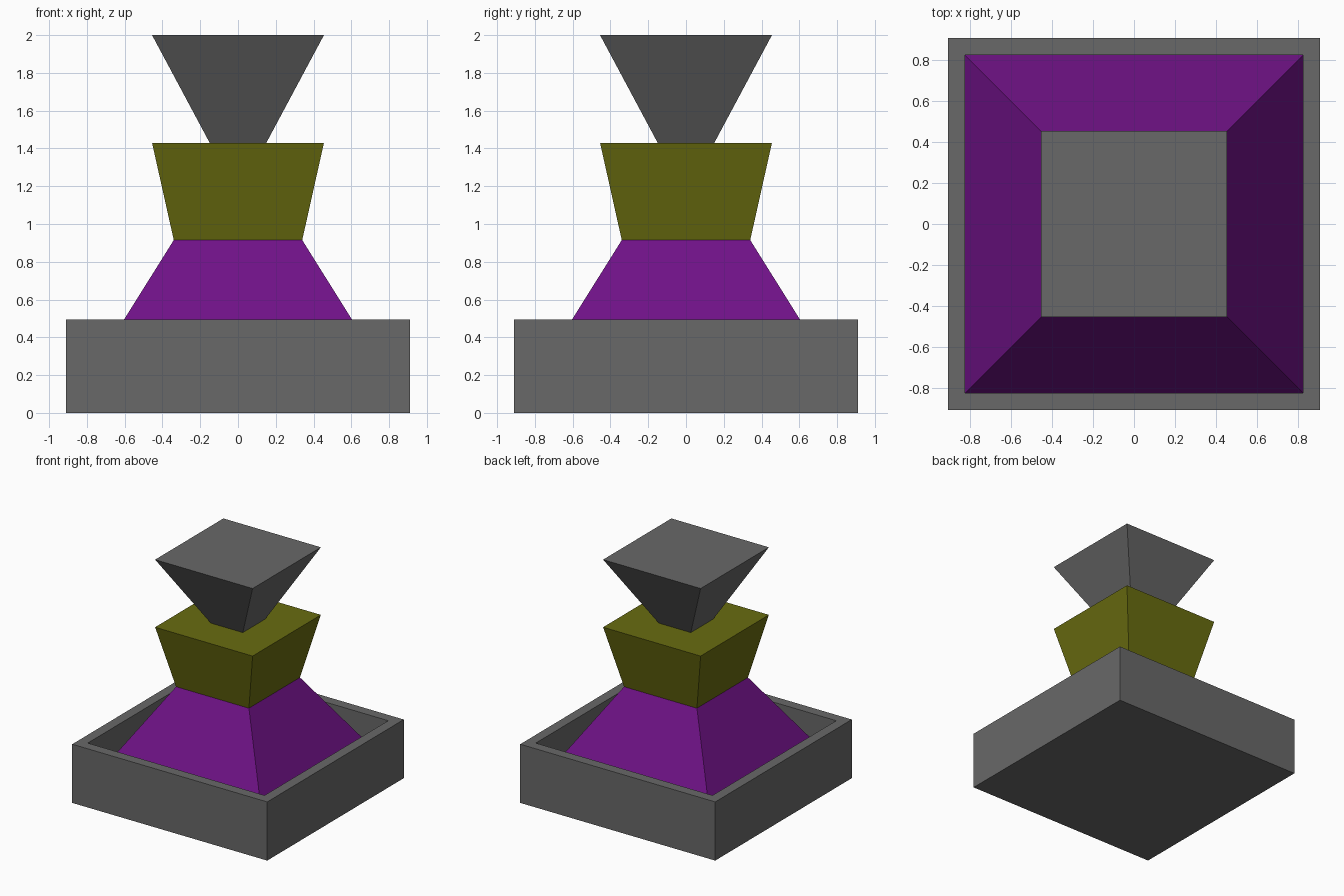
import bpy
import bmesh

if "Cube" in bpy.data.objects:
    bpy.data.objects.remove(bpy.data.objects["Cube"])


def paint(name, colour):
    mat = bpy.data.materials.new(name)
    mat.diffuse_color = (*colour, 1.0)
    mat.use_nodes = True
    mat.node_tree.nodes["Principled BSDF"].inputs["Base Color"].default_value = mat.diffuse_color
    return mat


def square_loft(name, profile, mat):
    """Square rings (half width, height) joined in order, capped at both ends."""
    bm = bmesh.new()
    rings = [[bm.verts.new((sx * h, sy * h, z))
              for sx, sy in ((-1, -1), (1, -1), (1, 1), (-1, 1))]
             for h, z in profile]
    for low, high in zip(rings, rings[1:]):
        for i in range(4):
            j = (i + 1) % 4
            bm.faces.new((low[i], low[j], high[j], high[i]))
    bm.faces.new(rings[0][::-1])
    bm.faces.new(rings[-1])
    bmesh.ops.recalc_face_normals(bm, faces=bm.faces)
    mesh = bpy.data.meshes.new(name)
    bm.to_mesh(mesh)
    bm.free()
    mesh.materials.append(mat)
    obj = bpy.data.objects.new(name, mesh)
    bpy.context.collection.objects.link(obj)
    return obj


grey = paint("grey", (0.14, 0.14, 0.14))
purple = paint("purple", (0.16, 0.006, 0.24))
olive = paint("olive", (0.14, 0.15, 0.005))

# Open square tray with a raised rim
square_loft("base_tray", [(0.91, 0), (0.91, 0.495), (0.825, 0.495), (0.825, 0.14)], grey)
# Tapered foot rising from the tray floor
square_loft("tapered_foot", [(0.825, 0.14), (0.34, 0.915)], purple)
# Flared middle block
square_loft("middle_block", [(0.34, 0.915), (0.455, 1.43)], olive)
# Strongly flared cap
square_loft("flared_cap", [(0.15, 1.43), (0.455, 2.0)], grey)
